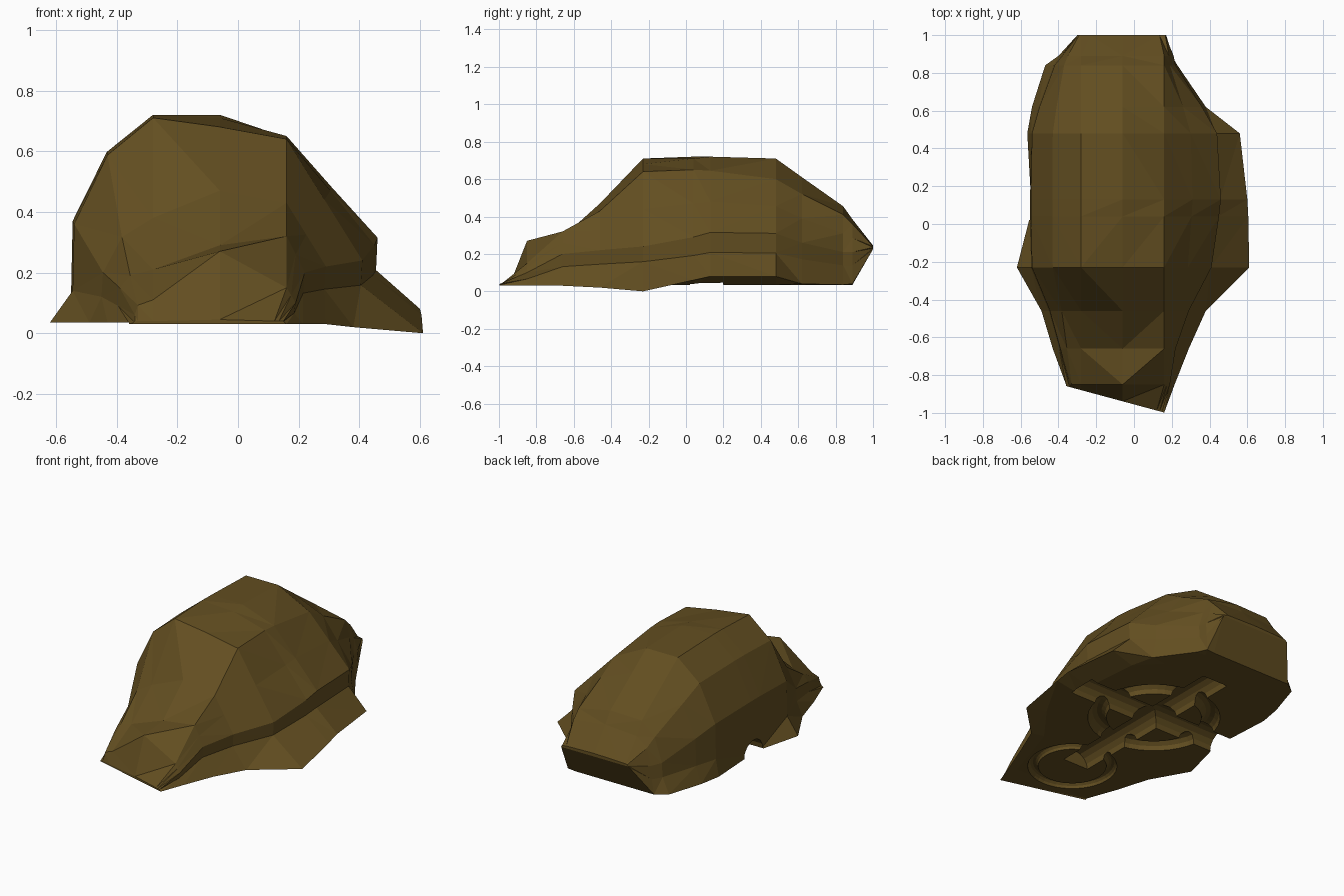
import bpy, bmesh, math

if "Cube" in bpy.data.objects:
    bpy.data.objects.remove(bpy.data.objects["Cube"])

# Sections front to back: y, y-skew, base left/right x, wall left/right x,
# wall left/right z, crown z (left, mid, right), right base z
SECTIONS = [
    (-.955, -.27, -.36, .16, -.34, .15, .04, .04, .04, .045, .04, .03),
    (-.85, 0, -.36, .215, -.34, .19, .06, .10, .11, .27, .15, .03),
    (-.66, 0, -.43, .29, -.39, .22, .15, .20, .21, .29, .32, .03),
    (-.46, 0, -.49, .38, -.445, .29, .20, .22, .38, .47, .43, .02),
    (-.23, 0, -.62, .61, -.54, .41, .36, .24, .71, .68, .64, .0),
    (.04, 0, -.55, .605, -.545, .45, .37, .29, .72, .71, .65, .06),
    (.13, 0, -.545, .60, -.545, .46, .37, .315, .72, .72, .645, .08),
    (.48, 0, -.565, .56, -.54, .44, .36, .31, .71, .71, .60, .08),
    (.62, 0, -.54, .38, -.50, .36, .31, .26, .61, .61, .52, .04),
    (.84, 0, -.47, .23, -.42, .22, .22, .21, .45, .455, .41, .035),
    (.89, 0, -.40, .20, -.38, .21, .21, .21, .37, .385, .36, .04),
    (1.0, 0, -.30, .17, -.29, .165, .235, .235, .24, .245, .24, .225),
]


def section_points(s):
    y, skew, bl, br, wl, wr, zl, zr, tl, tm, tr, bz = s
    floor = .035 if y < .95 else bz
    if y < -.9:
        floor = .03
    xl, xr = max(-.28, wl + .06), min(.16, wr - .03)
    pts = [(bl, floor),
           (wl - .005, max(floor + .005, min(.14, zl * .6))),
           (wl, zl),
           ((wl + xl) / 2 - .02, (zl + tl) / 2 + .15 * (tl - zl)),
           (xl, tl), (-.06, tm), (xr, tr),
           ((wr + xr) / 2, (zr + tr) / 2),
           (wr, zr),
           (wr - .005, max(floor + .005, zr * .66)),
           (br, bz),
           (br * .75, floor)]
    return [(x, y + skew * x, z) for x, z in pts]


# Rock shell lofted through the sections
bm = bmesh.new()
rings = [[bm.verts.new(p) for p in section_points(s)] for s in SECTIONS]
n = len(rings[0])
for a, b in zip(rings, rings[1:]):
    for i in range(n):
        j = (i + 1) % n
        bm.faces.new((a[i], a[j], b[j], b[i]))
bm.faces.new(rings[0])
bm.faces.new(rings[-1])
bmesh.ops.triangulate(bm, faces=bm.faces)
bmesh.ops.recalc_face_normals(bm, faces=bm.faces)
mesh = bpy.data.meshes.new("rock")
bm.to_mesh(mesh)
bm.free()
rock = bpy.data.objects.new("rock", mesh)
bpy.context.collection.objects.link(rock)

mat = bpy.data.materials.new("brown_stone")
mat.diffuse_color = (.125, .077, .015, 1)
mat.use_nodes = True
mat.node_tree.nodes["Principled BSDF"].inputs["Base Color"].default_value = mat.diffuse_color
mesh.materials.append(mat)


def carve(name):
    """Subtract the active primitive from the rock, then remove it."""
    cutter = bpy.context.object
    cutter.name = name
    cutter.hide_render = True
    cutter.data.materials.append(mat)
    mod = rock.modifiers.new(name, 'BOOLEAN')
    mod.operation = 'DIFFERENCE'
    mod.solver = 'EXACT'
    mod.object = cutter
    bpy.context.view_layer.objects.active = rock
    bpy.ops.object.modifier_apply(modifier=name)
    bpy.data.objects.remove(cutter)


# Ring grooves in the underside
for name, y, major, minor in (("large_ring_groove", .105, .325, .053),
                              ("front_ring_groove", -.62, .225, .03)):
    bpy.ops.mesh.primitive_torus_add(location=(-.06, y, .035), major_radius=major,
                                     minor_radius=minor, major_segments=40,
                                     minor_segments=12)
    carve(name)

# Crossing round channels: side to side, and front to back
bpy.ops.mesh.primitive_cylinder_add(vertices=16, radius=.09, depth=1.2,
                                    location=(-.12, .11, .032),
                                    rotation=(0, math.pi / 2, 0))
carve("side_channel")
bpy.ops.mesh.primitive_cylinder_add(vertices=16, radius=.088, depth=1.24,
                                    location=(-.06, .03, .033),
                                    rotation=(math.pi / 2, 0, 0))
carve("long_channel")
